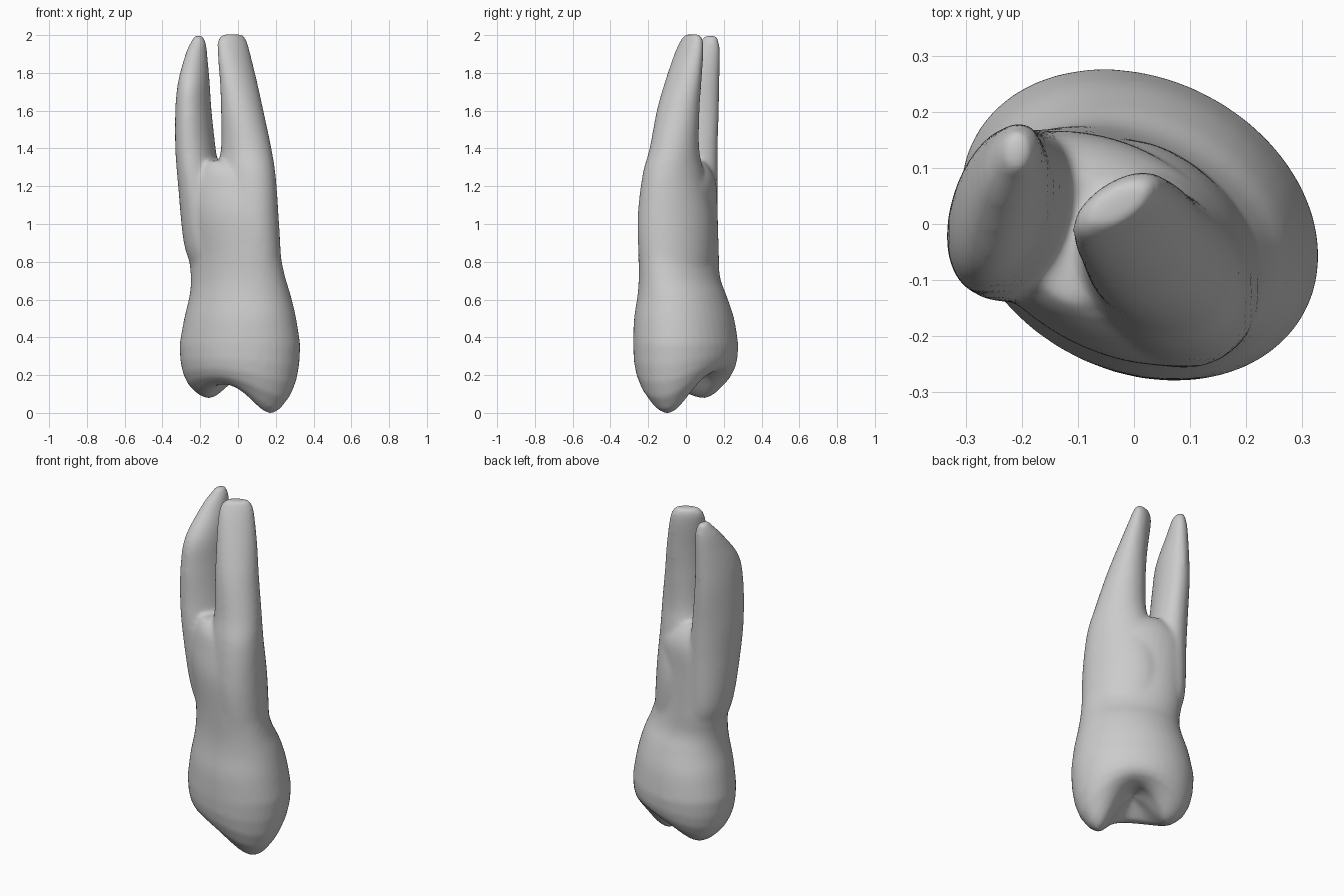
import bpy
import bmesh
from math import cos, sin, tau, radians

SIDES = 40
STEPS = 5

if "Cube" in bpy.data.objects:
    bpy.data.objects.remove(bpy.data.objects["Cube"], do_unlink=True)


def spline(rings):
    """Blend smoothly between the given cross-sections."""
    result = []
    last = len(rings) - 1
    for i in range(last):
        quad = [rings[max(i - 1, 0)], rings[i], rings[i + 1], rings[min(i + 2, last)]]
        for step in range(STEPS):
            t = step / STEPS
            result.append([
                b + t * (c - a + t * (2 * a - 5 * b + 4 * c - d + t * (3 * (b - c) + d - a))) / 2
                for a, b, c, d in zip(*quad)])
    return result + [rings[last]]


def outline(ring):
    """Slanted ellipse from z, x limits, y limits and slant."""
    z, x0, x1, y0, y1, slant = ring
    return [((x0 + x1) / 2 + (x1 - x0) / 2 * cos(tau * i / SIDES),
             (y0 + y1) / 2 + (y1 - y0) / 2 * sin(tau * i / SIDES - slant), z)
            for i in range(SIDES)]


def loft(bm, loops):
    """Skin a stack of loops, bottom to top, and close both ends."""
    loops = [[bm.verts.new(p) for p in loop] for loop in loops]
    for low, high in zip(loops, loops[1:]):
        for i in range(SIDES):
            j = (i + 1) % SIDES
            bm.faces.new((low[i], low[j], high[j], high[i]))
    bm.faces.new(loops[0][::-1])
    bm.faces.new(loops[-1])


def chewing_surface(widest):
    """Loops from the central pit out over two cusps to the widest crown loop."""
    cx = sum(p[0] for p in widest) / SIDES
    cy = sum(p[1] for p in widest) / SIDES
    # scale of the loop, share of rim height, base height
    levels = [(0.04, 0.1, 0.21), (0.2, 0.35, 0.15), (0.38, 0.78, 0.055), (0.5, 0.96, 0.008),
              (0.58, 1, 0), (0.7, 0.92, 0.022), (0.85, 0.7, 0.085), (0.94, 0.45, 0.165),
              (0.985, 0.2, 0.255)]
    loops = []
    for scale, share, base in levels:
        loop = []
        for i, (x, y, _) in enumerate(widest):
            angle = tau * i / SIDES
            large = max(0, cos(angle - radians(-27))) ** 2
            small = max(0, cos(angle - radians(152))) ** 2
            back = max(0, sin(angle - radians(-20))) ** 2
            rim = 0.15 - 0.155 * large - 0.075 * small + 0.065 * back
            loop.append((cx + (x - cx) * scale, cy + (y - cy) * scale, base + share * rim))
        loops.append(loop)
    return loops


# Cross-sections: z, x min, x max, y min, y max, slant
crown_and_neck = [
    (0.36, -0.31, 0.33, -0.28, 0.277, 0.2),
    (0.5, -0.285, 0.308, -0.275, 0.255, 0.2),
    (0.62, -0.257, 0.28, -0.257, 0.215, 0.22),
    (0.72, -0.25, 0.25, -0.25, 0.18, 0.3),
    (0.85, -0.265, 0.225, -0.252, 0.174, 0.38),
    (1.05, -0.295, 0.212, -0.25, 0.168, 0.35),
    (1.2, -0.3, 0.19, -0.22, 0.162, 0.3),
    (1.28, -0.25, 0.1, -0.19, 0.135, 0.2),
    (1.335, -0.18, -0.03, -0.14, 0.09, 0),
]
main_root = [
    (0.7, -0.14, 0.235, -0.24, 0.14, 0.3),
    (1, -0.15, 0.218, -0.257, 0.15, 0.3),
    (1.25, -0.12, 0.2, -0.232, 0.1, 0.25),
    (1.4, -0.09, 0.177, -0.193, 0.07, 0.1),
    (1.6, -0.09, 0.135, -0.155, 0.072, -0.1),
    (1.75, -0.096, 0.102, -0.113, 0.082, -0.3),
    (1.9, -0.108, 0.066, -0.062, 0.092, -0.5),
    (1.97, -0.108, 0.047, -0.03, 0.09, -0.6),
    (2.003, -0.085, 0.025, -0.005, 0.075, -0.6),
]
side_root = [
    (0.75, -0.235, -0.05, -0.1, 0.15, 0),
    (0.9, -0.287, -0.06, -0.13, 0.168, 0),
    (1.2, -0.317, -0.09, -0.14, 0.167, -0.2),
    (1.4, -0.332, -0.118, -0.13, 0.168, -0.3),
    (1.6, -0.332, -0.14, -0.12, 0.175, -0.3),
    (1.75, -0.318, -0.15, -0.09, 0.177, -0.3),
    (1.9, -0.278, -0.163, 0.02, 0.18, -0.3),
    (1.96, -0.252, -0.17, 0.07, 0.175, -0.2),
    (1.998, -0.23, -0.188, 0.1, 0.163, 0),
]

# Crown, neck and both roots in one body
bm = bmesh.new()
body = [outline(r) for r in spline(crown_and_neck)]
loft(bm, chewing_surface(body[0]) + body)
for root in (main_root, side_root):
    loft(bm, [outline(r) for r in spline(root)])
bmesh.ops.recalc_face_normals(bm, faces=bm.faces)
mesh = bpy.data.meshes.new("tooth")
bm.to_mesh(mesh)
bm.free()
tooth = bpy.data.objects.new("tooth", mesh)
bpy.context.collection.objects.link(tooth)

# Fuse the overlapping parts and soften the joins
fuse = tooth.modifiers.new("fuse", "REMESH")
fuse.mode = "VOXEL"
fuse.voxel_size = 0.011
fuse.use_smooth_shade = True
soften = tooth.modifiers.new("soften", "SMOOTH")
soften.factor = 0.5
soften.iterations = 14

# Single pale grey
colour = (0.6, 0.6, 0.6, 1)
grey = bpy.data.materials.new("pale_grey")
grey.use_nodes = True
grey.diffuse_color = colour
grey.node_tree.nodes["Principled BSDF"].inputs["Base Color"].default_value = colour
mesh.materials.append(grey)
